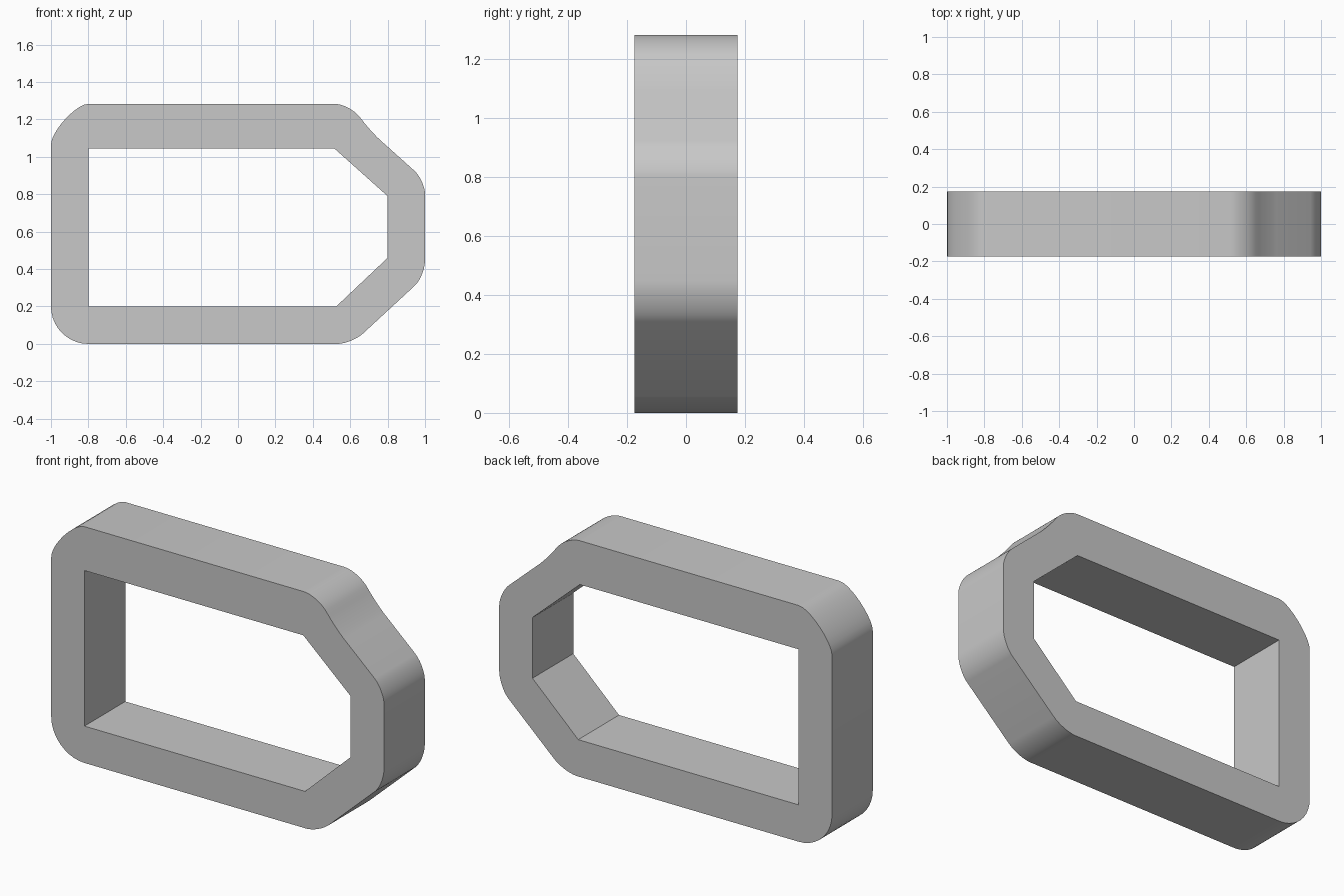
import bpy, bmesh, math
from mathutils import Vector

default = bpy.data.objects.get("Cube")
if default:
    bpy.data.objects.remove(default, do_unlink=True)

HALF_DEPTH = 0.175


def rounded_corner(start, corner, end, pull=0.55, steps=10):
    """Points of a cubic arc that rounds one corner of the outline."""
    a, c, d = Vector(start), Vector(corner), Vector(end)
    h1, h2 = a.lerp(c, pull), d.lerp(c, pull)
    points = []
    for i in range(steps + 1):
        t = i / steps
        s = 1 - t
        points.append(a * s**3 + h1 * (3 * s * s * t) + h2 * (3 * s * t * t) + d * t**3)
    return points


def add_loop(bm, points):
    verts = [bm.verts.new((p[0], -HALF_DEPTH, p[1])) for p in points]
    return [bm.edges.new((v, verts[(i + 1) % len(verts)])) for i, v in enumerate(verts)]


# Outer outline, counter-clockwise from the bottom left
outer = (
    rounded_corner((-1, 0.2), (-1, 0), (-0.8, 0))
    + rounded_corner((0.53, 0), (0.608, 0), (0.67, 0.057))
    + rounded_corner((0.944, 0.31), (1, 0.362), (1, 0.45))
    + rounded_corner((1, 0.80), (1, 0.87), (0.944, 0.925))
    + rounded_corner((0.76, 1.09), (0.71, 1.135), (0.665, 1.195))
    + rounded_corner((0.65, 1.214), (0.595, 1.283), (0.516, 1.283))
    + rounded_corner((-0.8, 1.283), (-1, 1.283), (-1, 1.064), pull=0.33)
)

# Sharp-cornered opening
inner = [(-0.8, 0.2), (0.525, 0.2), (0.8, 0.46), (0.8, 0.79), (0.515, 1.045), (-0.8, 1.045)]

# Fill the ring between both outlines and extrude it to depth
bm = bmesh.new()
edges = add_loop(bm, outer) + add_loop(bm, inner)
bmesh.ops.triangle_fill(bm, edges=edges, use_beauty=True)
result = bmesh.ops.extrude_face_region(bm, geom=bm.faces[:], use_keep_orig=True)
moved = [g for g in result["geom"] if isinstance(g, bmesh.types.BMVert)]
bmesh.ops.translate(bm, verts=moved, vec=(0, 2 * HALF_DEPTH, 0))
bmesh.ops.recalc_face_normals(bm, faces=bm.faces[:])
mesh = bpy.data.meshes.new("link_frame")
bm.to_mesh(mesh)
bm.free()

frame = bpy.data.objects.new("link_frame", mesh)
bpy.context.collection.objects.link(frame)

# Plain grey material
grey = bpy.data.materials.new("plain_grey")
grey.use_nodes = True
colour = (0.58, 0.58, 0.58, 1)
grey.diffuse_color = colour
grey.node_tree.nodes["Principled BSDF"].inputs["Base Color"].default_value = colour
mesh.materials.append(grey)

# Smooth the rounded corners, keep the rims sharp
bpy.ops.object.select_all(action="DESELECT")
frame.select_set(True)
bpy.context.view_layer.objects.active = frame
bpy.ops.object.shade_smooth_by_angle(angle=math.radians(30))
